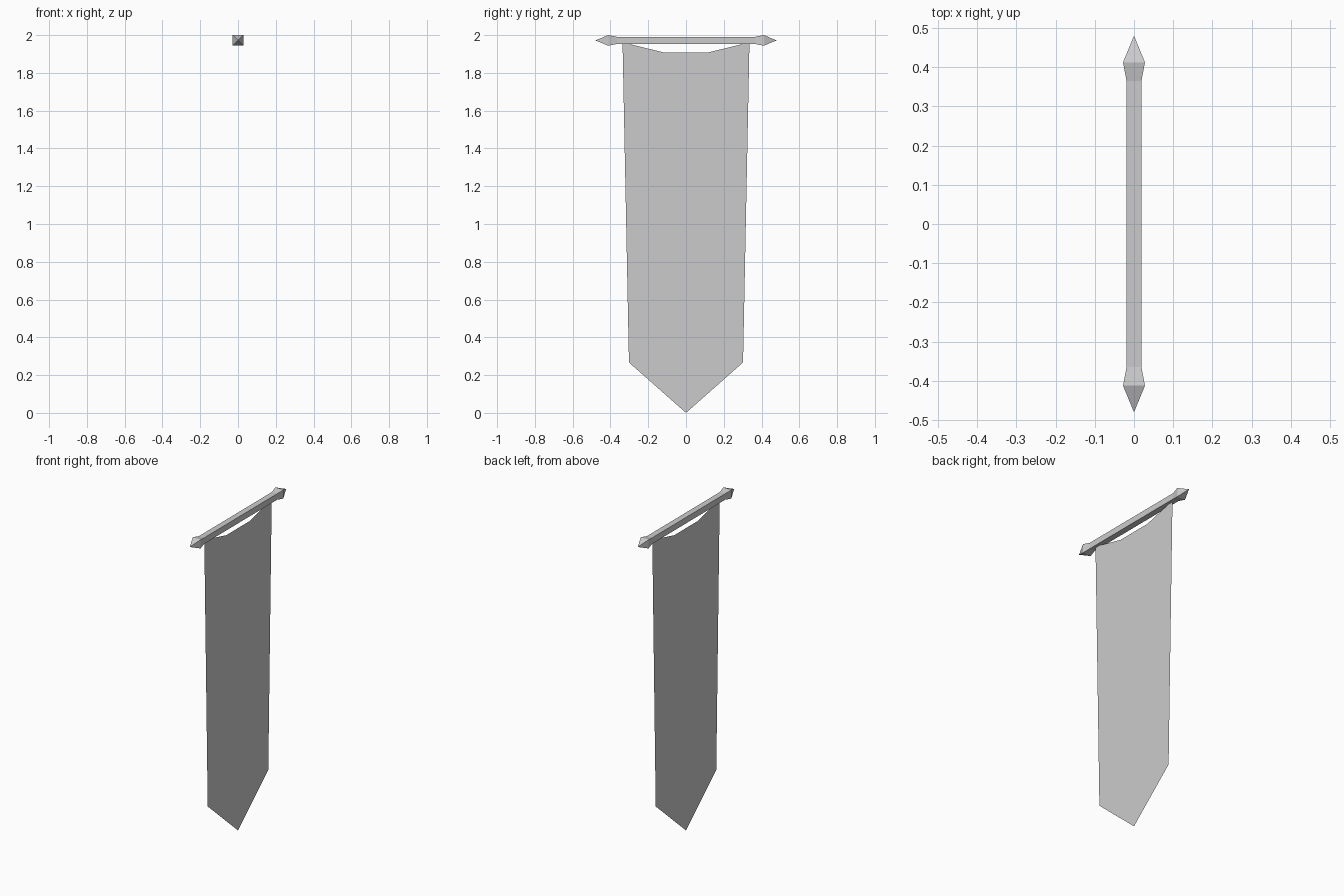
import bpy, bmesh

if "Cube" in bpy.data.objects:
    bpy.data.objects.remove(bpy.data.objects["Cube"])

ROD_Z = 1.972


def make_object(name, bm):
    mesh = bpy.data.meshes.new(name)
    bm.to_mesh(mesh)
    bm.free()
    obj = bpy.data.objects.new(name, mesh)
    bpy.context.collection.objects.link(obj)
    return obj


def square_loft(name, stations):
    """Loft square sections along y; stations are (y, half width), 0 = point."""
    bm = bmesh.new()
    rings = []
    for y, h in stations:
        corners = [(-h, -h), (h, -h), (h, h), (-h, h)] if h else [(0, 0)]
        rings.append([bm.verts.new((x, y, ROD_Z + z)) for x, z in corners])
    for a, b in zip(rings, rings[1:]):
        for i in range(4):
            j = (i + 1) % 4
            quad = [a[i % len(a)], a[j % len(a)], b[j % len(b)], b[i % len(b)]]
            bm.faces.new(list(dict.fromkeys(quad)))
    bmesh.ops.recalc_face_normals(bm, faces=bm.faces)
    return make_object(name, bm)


# Crossbar with pointed square finials at both ends
half = [(0.365, 0.019), (0.412, 0.028), (0.48, 0)]
square_loft("crossbar", [(-y, h) for y, h in reversed(half)] + half)

# Hanging cloth: thin sheet with sagging top edge and pointed bottom
side = [(0.302, 0.267), (0.302, 1.777), (0.336, 1.962), (0.117, 1.908)]
outline = [(0, 0)] + side + [(-y, z) for y, z in reversed(side)]
bm = bmesh.new()
bm.faces.new([bm.verts.new((0, y, z)) for y, z in outline])
bmesh.ops.triangulate(bm, faces=bm.faces[:])
make_object("banner_cloth", bm)
